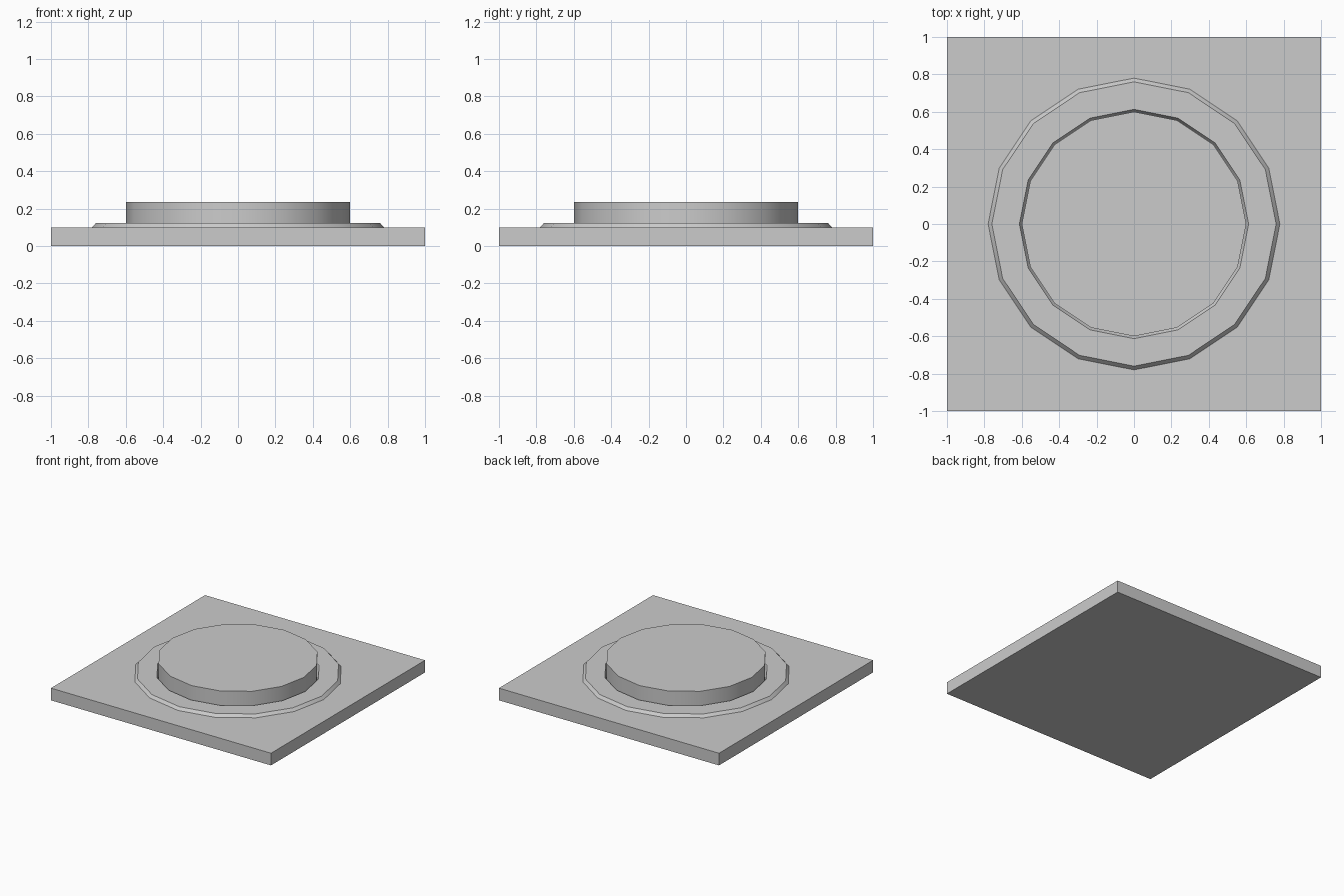
import bpy
import math
from mathutils import Matrix

cube = bpy.data.objects.get("Cube")
if cube:
    bpy.data.objects.remove(cube, do_unlink=True)

SIDES = 16

grey = bpy.data.materials.new("light grey")
grey.use_nodes = True
grey.diffuse_color = (0.6, 0.6, 0.6, 1)
grey.node_tree.nodes["Principled BSDF"].inputs["Base Color"].default_value = (0.6, 0.6, 0.6, 1)


def finish(name, smooth=False):
    obj = bpy.context.object
    obj.name = name
    obj.data.materials.append(grey)
    if smooth:
        bpy.ops.object.shade_smooth_by_angle(angle=math.radians(30))
    return obj


# Square base slab
bpy.ops.mesh.primitive_cube_add(size=2, location=(0, 0, 0.05))
base = finish("base_plate")
base.data.transform(Matrix.Diagonal((1, 1, 0.05, 1)))

# Low collar with sloped inner and outer edges, lathed from a short profile
profile = [(0.78, 0.1), (0.76, 0.123), (0.613, 0.123), (0.6, 0.1)]
verts, faces = [], []
n = len(profile)
for i in range(SIDES):
    a = math.tau * i / SIDES
    verts += [(r * math.cos(a), r * math.sin(a), z) for r, z in profile]
    j = (i + 1) % SIDES
    faces += [(i * n + k, j * n + k, j * n + k + 1, i * n + k + 1) for k in range(n - 1)]
mesh = bpy.data.meshes.new("collar_ring")
mesh.from_pydata(verts, [], faces)
ring = bpy.data.objects.new("collar_ring", mesh)
bpy.context.collection.objects.link(ring)
bpy.ops.object.select_all(action="DESELECT")
ring.select_set(True)
bpy.context.view_layer.objects.active = ring
finish("collar_ring", smooth=True)

# Raised round button
bpy.ops.mesh.primitive_cylinder_add(vertices=SIDES, radius=0.6, depth=0.135,
                                    location=(0, 0, 0.1675))
finish("button", smooth=True)
